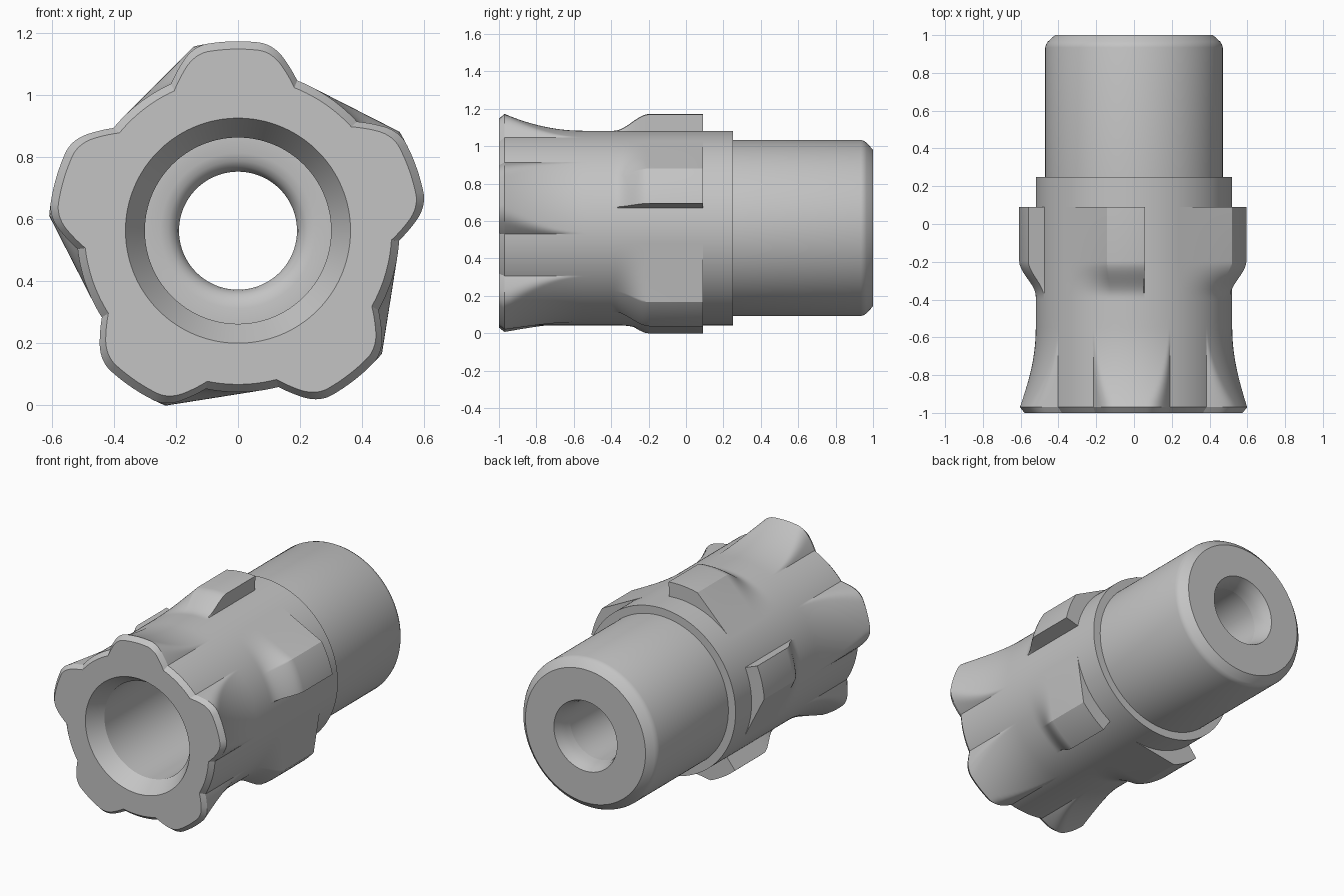
import bpy, bmesh
from math import sin, cos, radians, sqrt

cube = bpy.data.objects.get("Cube")
if cube:
    bpy.data.objects.remove(cube, do_unlink=True)

AXIS_Z = 0.562
SEGMENTS = 720
BODY, CREST = 0.52, 0.61

grey = bpy.data.materials.new("plain_grey")
grey.use_nodes = True
colour = (0.55, 0.55, 0.55, 1)
grey.diffuse_color = colour
grey.node_tree.nodes["Principled BSDF"].inputs["Base Color"].default_value = colour


def smooth(t):
    t = min(max(t, 0), 1)
    return t * t * (3 - 2 * t)


def soft_min(a, b, k):
    h = max(k - abs(a - b), 0) / k
    return min(a, b) - h * h * k / 4


# Five flared lobes at the mouth, with slanted flanks
def lobe_height(deg, y):
    d = abs((deg - 19.5 + 36) % 72 - 36)
    t = min(max((-0.55 - y) / 0.42, 0), 1)
    flare = (CREST - BODY) * t ** 2
    flank = 0.0082 * (23 - d)
    return max(soft_min(flare, flank, 0.035 * t + 1e-4), 0)


# Five lugs: a steep wall, a crest, then a flat tangent to the body
def lug_height(deg, y):
    d = (deg - 12) % 72
    if d < 0.4:
        return 0
    if d <= 19.5:
        top = CREST
    else:
        a = radians(d - 19.5)
        slope = sqrt(CREST ** 2 - BODY ** 2) / BODY
        top = CREST / (cos(a) + sin(a) * (CREST / BODY - cos(0)) / slope) if a == 0 else \
            BODY / max(cos(a - TANGENT), 0.01)
        if a > TANGENT:
            top = BODY
    return (top - BODY) * smooth((y + 0.385) / 0.19)


from math import acos
TANGENT = acos(BODY / CREST)


def body_radius(deg, y, lugs=True):
    return BODY + lobe_height(deg, y) + (lug_height(deg, y) if lugs else 0)


# Lofts rings given as (y, radius function or number) along the axis
def loft(name, rings):
    bm = bmesh.new()
    rows = []
    for y, radius in rings:
        row = []
        for i in range(SEGMENTS):
            deg = i * 360 / SEGMENTS
            r = radius(deg) if callable(radius) else radius
            a = radians(deg)
            row.append(bm.verts.new((r * cos(a), y, AXIS_Z + r * sin(a))))
        rows.append(row)
    for a, b in zip(rows, rows[1:]):
        for i in range(SEGMENTS):
            j = (i + 1) % SEGMENTS
            bm.faces.new((a[i], b[i], b[j], a[j]))
    bmesh.ops.remove_doubles(bm, verts=bm.verts, dist=1e-5)
    mesh = bpy.data.meshes.new(name)
    bm.to_mesh(mesh)
    bm.free()
    mesh.materials.append(grey)
    obj = bpy.data.objects.new(name, mesh)
    bpy.context.collection.objects.link(obj)
    bpy.ops.object.select_all(action="DESELECT")
    obj.select_set(True)
    bpy.context.view_layer.objects.active = obj
    bpy.ops.object.shade_smooth_by_angle(angle=radians(28))
    return obj


# Lobed body: front face, bevelled rim, flare, lugs and rear shoulder
rings = [(-1, 0.3625), (-1, lambda d: body_radius(d, -0.97) - 0.025)]
stations = [-0.97 + 0.03 * i for i in range(15)] + [-0.5, -0.4]
stations += [-0.385 + 0.019 * i for i in range(11)] + [0.09]
rings += [(y, lambda d, y=y: body_radius(d, y)) for y in stations]
rings += [(0.09, BODY), (0.25, BODY), (0.25, 0.47)]
loft("lobed_body", rings)

# Plain spigot with a softened end and flared rear opening
loft("rear_spigot", [(0.25, 0.47), (0.935, 0.47), (0.95, 0.466), (0.965, 0.457),
                     (1, 0.418), (1, 0.22), (0.96, 0.204), (0.92, 0.194), (0.88, 0.19)])

# Stepped bore: narrow passage, rounded step, wide socket and countersink
loft("stepped_bore", [(0.88, 0.19), (0.06, 0.19), (0.04, 0.194), (0.02, 0.206),
                      (0.007, 0.224), (0, 0.25), (0, 0.30), (-0.9, 0.30), (-1, 0.3625)])
